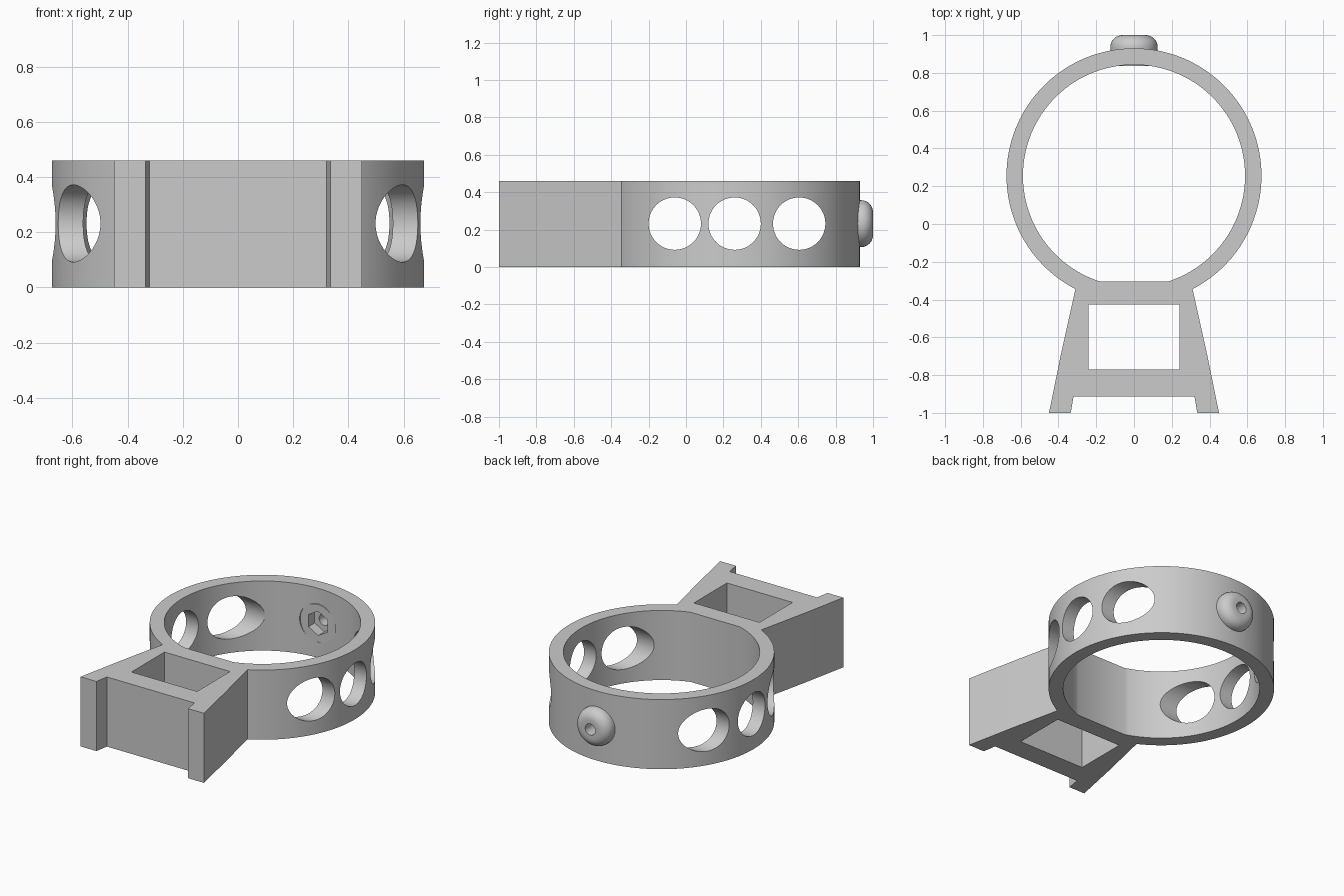
import bpy, bmesh
from math import pi, sin, cos, asin, acos
from mathutils import Matrix, Vector

cube = bpy.data.objects.get("Cube")
if cube:
    bpy.data.objects.remove(cube, do_unlink=True)

H = 0.46            # height of the clamp
MID = H / 2 + 0.002
CY = 0.255          # ring centre along y
R_OUT, R_IN = 0.675, 0.588
FLAT_Y = -0.305     # flat side of the bore

grey = bpy.data.materials.new("plain grey")
grey.use_nodes = True
grey.diffuse_color = (0.6, 0.6, 0.6, 1)
grey.node_tree.nodes["Principled BSDF"].inputs["Base Color"].default_value = (0.6, 0.6, 0.6, 1)


def finish(bm, name):
    bmesh.ops.recalc_face_normals(bm, faces=bm.faces)
    mesh = bpy.data.meshes.new(name)
    bm.to_mesh(mesh)
    bm.free()
    mesh.materials.append(grey)
    obj = bpy.data.objects.new(name, mesh)
    bpy.context.collection.objects.link(obj)
    return obj


def prism(name, outline, z0, z1):
    bm = bmesh.new()
    face = bm.faces.new([bm.verts.new((x, y, z0)) for x, y in outline])
    top = bmesh.ops.extrude_face_region(bm, geom=[face])["geom"]
    bmesh.ops.translate(bm, vec=(0, 0, z1 - z0),
                        verts=[v for v in top if isinstance(v, bmesh.types.BMVert)])
    return finish(bm, name)


def rod(name, axis, centre, radius, length, sides):
    bm = bmesh.new()
    turn = Vector((0, 0, 1)).rotation_difference(Vector(axis)).to_matrix().to_4x4()
    bmesh.ops.create_cone(bm, cap_ends=True, segments=sides, radius1=radius, radius2=radius,
                          depth=length, matrix=Matrix.Translation(centre) @ turn)
    return finish(bm, name)


def arc(radius, start, end, steps):
    angles = [start + (end - start) * i / steps for i in range(steps + 1)]
    return [(radius * cos(a), CY + radius * sin(a)) for a in angles]


def combine(target, tool, operation):
    mod = target.modifiers.new(operation, "BOOLEAN")
    mod.operation, mod.object, mod.solver = operation, tool, "EXACT"
    bpy.context.view_layer.objects.active = target
    bpy.ops.object.modifier_apply(modifier=mod.name)
    bpy.data.objects.remove(tool, do_unlink=True)


# Ring and flared foot share one outline
neck = -acos(0.31 / R_OUT)
half_foot = [(-0.387, -0.69), (-0.45, -1.0), (-0.335, -1.0), (-0.32, -0.912)]
foot = half_foot + [(-x, y) for x, y in reversed(half_foot)]
clamp = prism("ring_clamp", arc(R_OUT, neck, pi - neck, 120) + foot, 0, H)

# Bore with a flat side, and the window in the foot
chord = asin((FLAT_Y - CY) / R_IN)
combine(clamp, prism("bore", arc(R_IN, chord, pi - chord, 120), -0.1, H + 0.1), "DIFFERENCE")
window = [(-0.24, -0.77), (0.24, -0.77), (0.24, -0.425), (-0.24, -0.425)]
combine(clamp, prism("window", window, -0.1, H + 0.1), "DIFFERENCE")

# Three round holes straight through both sides
for y in (-0.06, 0.26, 0.605):
    combine(clamp, rod("side_hole", (1, 0, 0), (0, y, MID), 0.14, 2, 64), "DIFFERENCE")

# Rounded screw boss at the back
profile = [(0, 0.825), (0.125, 0.825)]
profile += [(0.06 + 0.065 * cos(a), 0.938 + 0.062 * sin(a))
            for a in [i * pi / 16 for i in range(9)]]
profile.append((0, 1.0))
bm = bmesh.new()
verts = [bm.verts.new((r, y, MID)) for r, y in profile]
edges = [bm.edges.new(pair) for pair in zip(verts, verts[1:])]
bmesh.ops.spin(bm, geom=verts + edges, cent=(0, 0, MID), axis=(0, 1, 0), angle=2 * pi,
               steps=48, use_duplicate=False)
bmesh.ops.remove_doubles(bm, verts=bm.verts, dist=0.0005)
combine(clamp, finish(bm, "boss"), "UNION")

# Inner seat, hexagonal nut pocket and screw hole
for name, radius, start, end, sides in (("seat", 0.13, 0.75, 0.836, 48),
                                        ("nut_pocket", 0.08, 0.75, 0.9, 6),
                                        ("screw_hole", 0.037, 0.75, 1.1, 32)):
    tool = rod(name, (0, 1, 0), (0, (start + end) / 2, MID), radius, end - start, sides)
    combine(clamp, tool, "DIFFERENCE")

# Smooth curved walls, keep edges sharp
bpy.ops.object.select_all(action="DESELECT")
clamp.select_set(True)
bpy.context.view_layer.objects.active = clamp
bpy.ops.object.shade_smooth_by_angle(angle=pi / 6)
